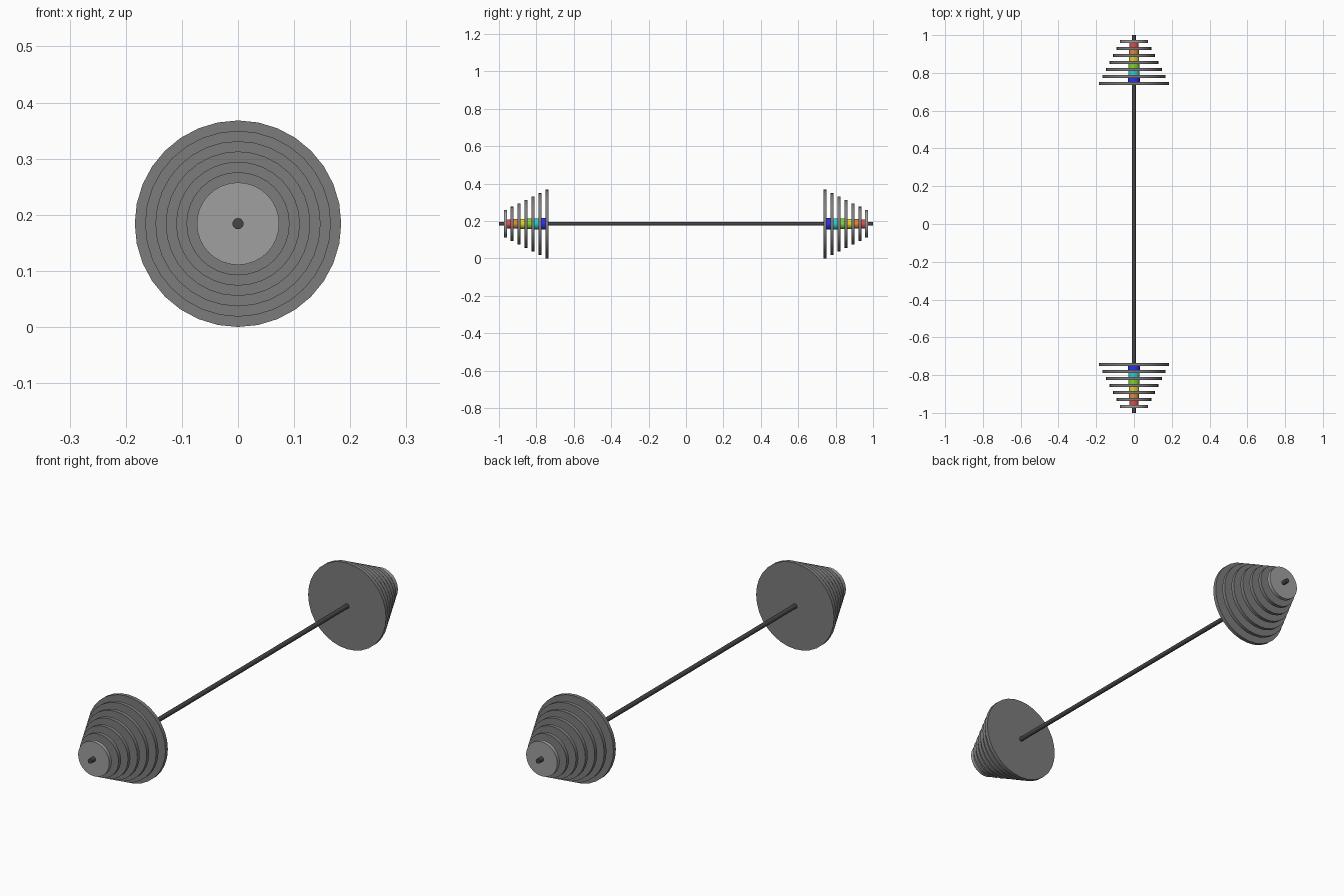
import bpy, math

if "Cube" in bpy.data.objects:
    bpy.data.objects.remove(bpy.data.objects["Cube"])

CZ = 0.184          # height of the bar axis
N_PLATES = 7
Y_IN, Y_OUT = 0.744, 0.966
R_BIG, R_SMALL = 0.184, 0.0735
THICK = 0.016


def material(name, rgb):
    m = bpy.data.materials.new(name)
    m.diffuse_color = (*rgb, 1.0)
    m.use_nodes = True
    m.node_tree.nodes["Principled BSDF"].inputs["Base Color"].default_value = m.diffuse_color
    return m


dark_steel = material("dark steel", (0.06, 0.06, 0.06))
plate_grey = material("plate grey", (0.2, 0.2, 0.2))
light_grey = material("light grey", (0.35, 0.35, 0.35))
spacer_mats = [
    material("blue", (0.03, 0.03, 0.80)),
    material("cyan", (0.03, 0.62, 0.65)),
    material("green", (0.22, 0.65, 0.03)),
    material("yellow", (0.75, 0.65, 0.02)),
    material("orange", (0.75, 0.25, 0.04)),
    material("red", (0.80, 0.07, 0.07)),
]


def rod(name, y, radius, length, mat):
    """32-sided cylinder lying along y."""
    bpy.ops.mesh.primitive_cylinder_add(
        vertices=32, radius=radius, depth=length,
        location=(0, y, CZ), rotation=(math.pi / 2, 0, 0))
    ob = bpy.context.object
    ob.name = name
    ob.data.materials.append(mat)
    bpy.ops.object.shade_smooth_by_angle(angle=math.radians(30))
    return ob


# long bar
rod("bar", 0, 0.0098, 2.0, dark_steel)

step = (Y_OUT - Y_IN) / (N_PLATES - 1)
for side, label in ((-1, "front"), (1, "back")):
    for i in range(N_PLATES):
        # weight plates shrink towards the bar end, the last one is lighter
        t = i / (N_PLATES - 1)
        y = Y_IN + i * step
        mat = light_grey if i == N_PLATES - 1 else plate_grey
        rod(f"{label}_plate_{i + 1}", side * y,
            R_BIG + (R_SMALL - R_BIG) * t, THICK, mat)
        # coloured spacer filling the gap to the next plate
        if i < N_PLATES - 1:
            rod(f"{label}_spacer_{i + 1}", side * (y + step / 2),
                0.031 - 0.0013 * i, step - THICK, spacer_mats[i])
